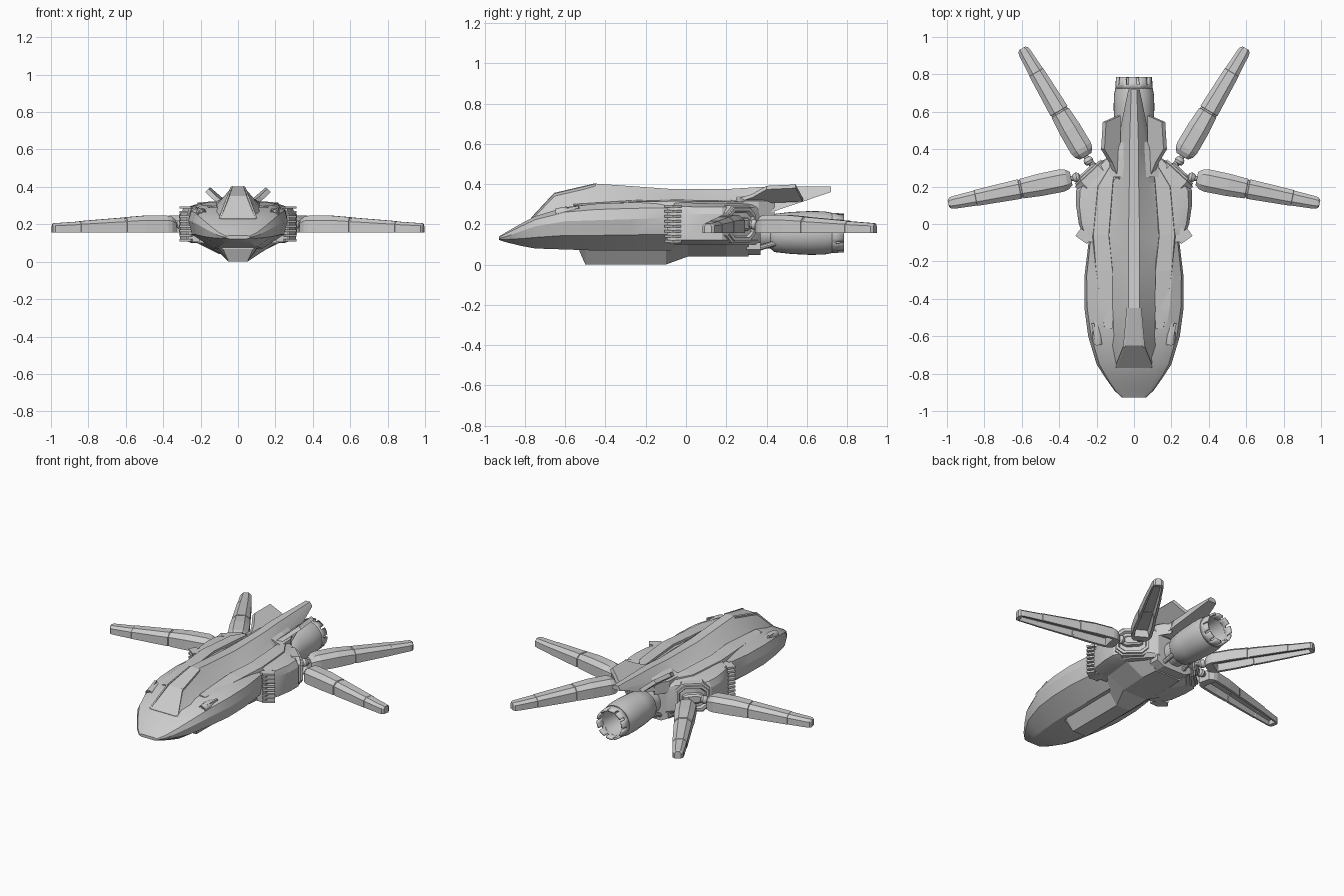
import bpy, bmesh, math
from mathutils import Vector, Matrix

if "Cube" in bpy.data.objects:
    bpy.data.objects.remove(bpy.data.objects["Cube"])


def make(name, verts, faces, mirror=False, smooth=None):
    bm = bmesh.new()
    vs = [bm.verts.new(v) for v in verts]
    for f in faces:
        bm.faces.new([vs[i] for i in f])
    bmesh.ops.recalc_face_normals(bm, faces=bm.faces)
    me = bpy.data.meshes.new(name)
    bm.to_mesh(me)
    bm.free()
    ob = bpy.data.objects.new(name, me)
    bpy.context.collection.objects.link(ob)
    if mirror:
        ob.modifiers.new("mirror", 'MIRROR').use_mirror_merge = False
    if smooth:
        bpy.ops.object.select_all(action='DESELECT')
        ob.select_set(True)
        bpy.context.view_layer.objects.active = ob
        bpy.ops.object.shade_smooth_by_angle(angle=math.radians(smooth))
    return ob


def loft(name, rings, mirror=False, smooth=None, caps=True):
    n = len(rings[0])
    verts = [v for r in rings for v in r]
    faces = []
    for i in range(len(rings) - 1):
        for j in range(n):
            k = (j + 1) % n
            faces.append((i*n + j, i*n + k, (i+1)*n + k, (i+1)*n + j))
    if caps:
        faces += [tuple(range(n)), tuple(range(len(verts) - n, len(verts)))]
    return make(name, verts, faces, mirror, smooth)


def sym(y, half):
    """Closed ring at y from a right-hand half profile listed bottom to top."""
    return [(x, y, z) for x, z in half] + [(-x, y, z) for x, z in reversed(half)]


def hull_ring(y, w, zm, wb, zb, wt, zt, k=.93, f=.5):
    return sym(y, [(wb, zb), (k*w, zm + (zb - zm)*f), (w, zm),
                   (w*.8 + wt*.2, zm + (zt - zm)*.65), (wt, zt)])


def box(name, loc, size, rot=None, mirror=True):
    m = Matrix.Translation(loc) @ (rot or Matrix())
    c = [m @ Vector((a*size[0]/2, b*size[1]/2, d*size[2]/2))
         for d in (-1, 1) for a, b in ((-1, -1), (1, -1), (1, 1), (-1, 1))]
    return loft(name, [c[:4], c[4:]], mirror)


def turned(name, start, direction, prof, seg=16, mirror=True, caps=True):
    """Lathe of (distance, radius) pairs about an axis."""
    q = Vector(direction).to_track_quat('Z', 'Y')
    rings = [[Vector(start) + q @ Vector((r*math.cos(2*math.pi*i/seg),
              r*math.sin(2*math.pi*i/seg), d)) for i in range(seg)] for d, r in prof]
    return loft(name, rings, mirror, 35, caps)


# Forward hull
loft("forward_hull", [hull_ring(*s) for s in (
    (-.928, .065, .13, .045, .122, .045, .14),
    (-.89, .105, .14, .06, .11, .08, .163),
    (-.82, .155, .165, .08, .093, .11, .203),
    (-.75, .20, .19, .10, .08, .125, .24),
    (-.60, .245, .215, .12, .075, .165, .285),
    (-.45, .265, .22, .13, .07, .19, .302),
    (-.28, .265, .225, .13, .07, .205, .308),
    (-.10, .243, .23, .13, .07, .20, .31),
    (.02, .235, .23, .13, .07, .20, .31))], smooth=22)

# Rear body with angled corners for the wing mounts
loft("rear_body", [hull_ring(*s, k=1, f=.85) for s in (
    (-.06, .272, .25, .21, .10, .21, .308),
    (.0, .295, .25, .23, .10, .22, .308),
    (.10, .31, .25, .24, .10, .22, .305),
    (.18, .31, .25, .25, .10, .20, .305),
    (.22, .285, .25, .25, .10, .18, .305),
    (.34, .165, .25, .14, .10, .11, .30),
    (.37, .12, .24, .10, .10, .09, .29))], smooth=20)

# Side intake louvres
for i in range(8):
    z = .115 + i*.025
    box("intake_slat", (.268, -.065, z), (.075, .05, .012),
        Matrix.Rotation(math.radians(35), 4, 'Z'))
box("intake_frame", (.235, -.06, .2), (.06, .07, .19))

# Belly keel
loft("belly_keel", [sym(y, [(wb, zb), (wt, zt)]) for y, wb, zb, wt, zt in (
    (-.53, .08, .068, .11, .08), (-.50, .05, .0, .11, .085),
    (-.10, .05, .0, .12, .09), (.01, .09, .04, .21, .105),
    (.20, .10, .04, .24, .11), (.31, .09, .04, .15, .11))])
loft("belly_tail_block", [sym(y, [(.08, .048), (.13, .075), (.13, .11)])
                          for y in (.30, .37)])

# Canopy, dorsal spine and tail boom
loft("dorsal_spine", [sym(y, [(wb, zb), (wm, zm), (wt, zt)])
     for y, wb, zb, wm, zm, wt, zt in (
    (-.77, .10, .21, .10, .225, .095, .232),
    (-.65, .125, .26, .085, .30, .05, .352),
    (-.45, .12, .295, .07, .355, .03, .402),
    (-.25, .125, .30, .07, .35, .03, .388),
    (-.08, .15, .30, .08, .34, .03, .376),
    (.22, .13, .295, .07, .335, .025, .376),
    (.38, .10, .245, .07, .325, .025, .386),
    (.72, .03, .36, .028, .37, .015, .388))], smooth=18)
# Canopy frame seams
loft("canopy_ridge", [[(x, y, z), (x + .012, y, z - .004), (x + .012, y, z - .03), (x, y, z - .03)]
     for x, y, z in ((.09, -.765, .238), (.046, -.655, .356), (.028, -.45, .404))], mirror=True)
# Raised shoulder panels
loft("shoulder_panel", [[(a, y, z - .03), (b, y, z - .03), (b - .008, y, z), (a + .005, y, z + .008)]
     for y, a, b, z in ((-.56, .11, .165, .292), (-.25, .11, .21, .312),
                        (-.06, .13, .225, .315), (.2, .11, .2, .312), (.3, .1, .14, .31))], mirror=True)

# Canted tail fins
fin = [(.08, .22, .31), (.125, .33, .345), (.167, .40, .385), (.158, .545, .392), (.08, .58, .325)]
loft("tail_fin", [[(x - .009, y, z + .006) for x, y, z in fin],
                  [(x + .009, y, z - .012) for x, y, z in fin]], mirror=True)
loft("fin_root", [[(.05, y, .30), (w, y, .24), (w, y, .315), (.05, y, .345)]
     for y, w in ((.25, .135), (.36, .13), (.44, .08))], mirror=True)

# Nose sensor pods
turned("nose_sensor", (.192, -.645, .255), (.08, 1, .1),
       [(.015, .008), (.012, .016), (0, .019), (.0, .024), (.05, .028), (.14, .012)])
box("sensor_brow", (.208, -.59, .277), (.014, .12, .012),
    Matrix.Rotation(math.radians(-12), 4, 'Z') @ Matrix.Rotation(math.radians(8), 4, 'X'))

# Engine
turned("engine", (0, 0, .157), (0, 1, 0),
       [(.33, .075), (.42, .078), (.44, .095), (.52, .104), (.62, .109), (.69, .107),
        (.735, .098), (.735, .085), (.66, .075), (.55, .05)], 32, False)
ring = turned("nozzle_teeth", (0, 0, .157), (0, 1, 0),
              [(.725, .1), (.747, .099), (.785, .096)], 40, False, False)
bm = bmesh.new()
bm.from_mesh(ring.data)
bm.faces.ensure_lookup_table()
bmesh.ops.delete(bm, geom=[bm.faces[40 + i] for i in range(40) if i % 4 == 3], context='FACES')
bm.to_mesh(ring.data)
bm.free()
ring.modifiers.new("thickness", 'SOLIDIFY').thickness = .014
turned("fuel_pipe", (.075, .34, .075), (-.1, 1, .3), [(0, .014), (.13, .014)], 10)

# Wing mounts: stacked octagonal frames on the angled corners
out = Vector((.68, .73, 0)).normalized()
side = Vector((out.y, -out.x, 0))
hub = Vector((.232, .265, .2))


def octagon(d, a, b):
    c = .6
    return [hub + out*d + side*(a*u) + Vector((0, 0, b*v)) for u, v in (
        (-1, -c), (-c, -1), (c, -1), (1, -c), (1, c), (c, 1), (-c, 1), (-1, c))]


loft("mount_plate", [octagon(*s) for s in (
    (-.04, .105, .095), (.008, .105, .092), (.012, .095, .084), (.022, .095, .082),
    (.022, .082, .066), (.005, .074, .058))], mirror=True)
loft("mount_core", [octagon(*s) for s in (
    (-.01, .065, .035), (.025, .06, .03), (.035, .045, .02))], mirror=True)


# Wing blades: hollow underside, three segments with seams
def blade(name, root, angle):
    rot = Matrix.Translation(root) @ Matrix.Rotation(math.radians(angle), 4, 'Z')
    rings = []
    for d, w, h, c in ((0, .036, .066, 0), (.025, .055, .084, 0), (.05, .061, .089, 0),
                       (.055, .061, .089, .5), (.17, .06, .089, .5), (.27, .053, .081, .5),
                       (.272, .048, .076, .5), (.28, .048, .076, .5), (.282, .053, .079, .5),
                       (.52, .043, .06, .5), (.522, .041, .058, .5), (.64, .034, .05, .5),
                       (.645, .033, .05, 0), (.66, .03, .049, 0), (.67, .018, .045, 0)):
        prof = ((-w, .0), (-w, h*.72), (-w*.5, h), (w*.5, h), (w, h*.72), (w, .0),
                (w*.72, 0), (w*.6, h*c), (-w*.6, h*c), (-w*.72, 0))
        rings.append([rot @ Vector((d, y, z)) for y, z in prof])
    loft(name, rings, mirror=True)
    # Ball joint and arm
    tip = Vector(root) + Vector((0, 0, .042))
    ball = tip - (rot.to_3x3() @ Vector((.025, 0, 0)))
    ax = rot.to_3x3() @ Vector((1, 0, 0))
    turned(name + "_joint", ball - ax*.024, ax,
           [(0, .012), (.006, .022), (.02, .027), (.034, .022), (.04, .014), (.06, .014)], 14)
    base = hub + side*(.045 if angle < 20 else -.045) - out*.01
    turned(name + "_arm", base, ball - base, [(0, .02), ((ball - base).length, .015)], 10)


blade("front_wing_blade", (.336, .243, .157), -11.5)
blade("rear_wing_blade", (.258, .362, .157), 59.5)
